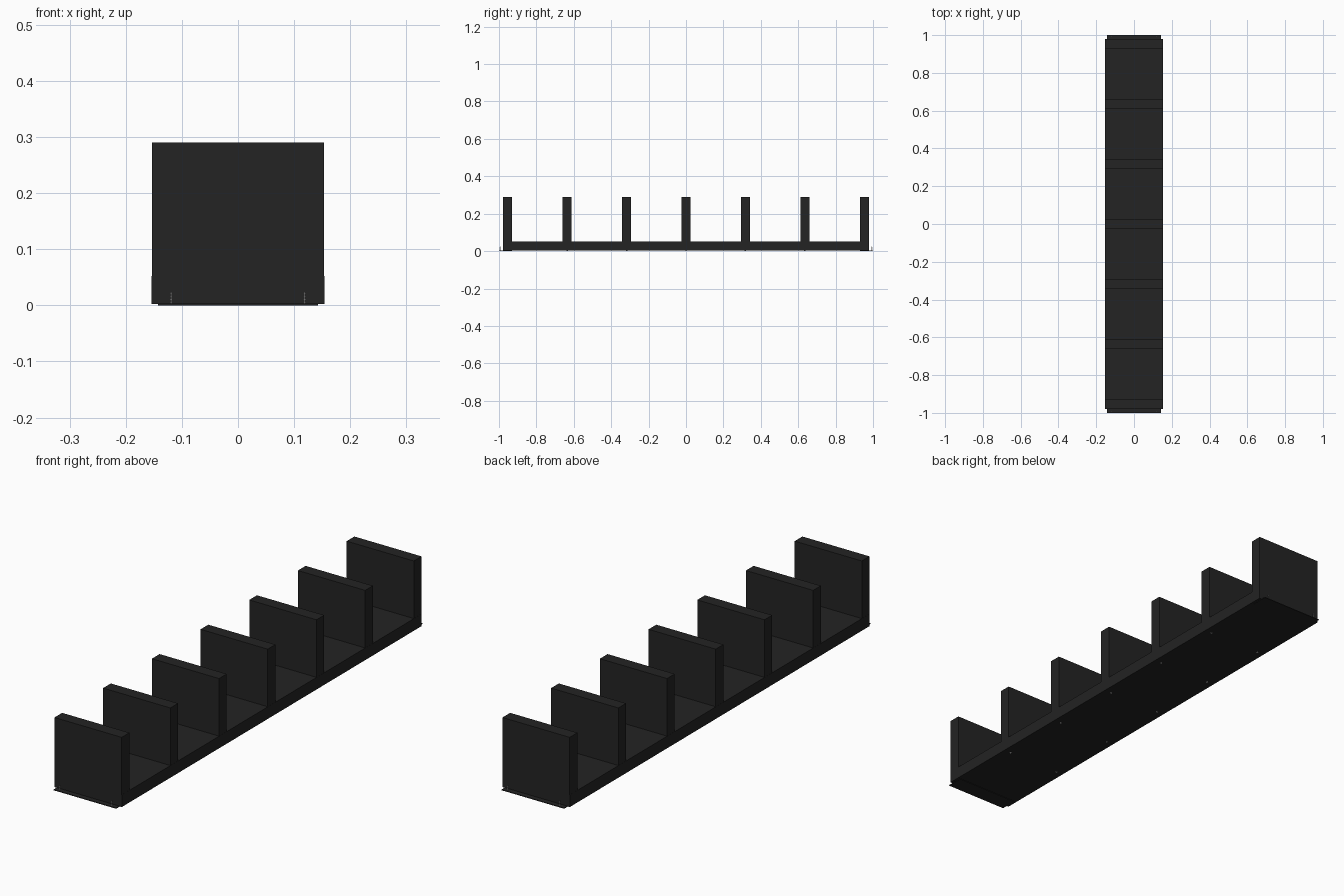
import bpy, bmesh, math
from mathutils import Matrix, Vector

if "Cube" in bpy.data.objects:
    bpy.data.objects.remove(bpy.data.objects["Cube"])


def material(name, value):
    m = bpy.data.materials.new(name)
    m.diffuse_color = (value, value, value, 1)
    m.use_nodes = True
    m.node_tree.nodes["Principled BSDF"].inputs["Base Color"].default_value = m.diffuse_color
    return m


black = material("black board", 0.017)
steel = material("light steel", 0.6)


def finish(name, bm, mat):
    mesh = bpy.data.meshes.new(name)
    bm.to_mesh(mesh)
    bm.free()
    mesh.materials.append(mat)
    ob = bpy.data.objects.new(name, mesh)
    bpy.context.collection.objects.link(ob)
    return ob


def box(name, x, y, z, mat=black):
    bm = bmesh.new()
    size = Vector((x[1] - x[0], y[1] - y[0], z[1] - z[0]))
    mid = Vector((x[0] + x[1], y[0] + y[1], z[0] + z[1])) / 2
    bmesh.ops.create_cube(bm, size=1, matrix=Matrix.Translation(mid) @ Matrix.Diagonal(size).to_4x4())
    return finish(name, bm, mat)


def add_cylinder(bm, x, y, z0, z1, r):
    bmesh.ops.create_cone(bm, cap_ends=True, segments=10, radius1=r, radius2=r,
                          depth=z1 - z0, matrix=Matrix.Translation((x, y, (z0 + z1) / 2)))


HALF = 0.154      # half the board width
PITCH = 0.318     # spacing of the dividers
T = 0.05          # board thickness

# Long base board
box("base_board", (-HALF, HALF), (-0.979, 0.979), (0.002, 0.052))

# Seven upright dividers
for i in range(-3, 4):
    y = i * PITCH
    box(f"divider_{i + 4}", (-HALF + 0.0005, HALF - 0.0005), (y - T / 2, y + T / 2), (0.052, 0.29))

# Thin mounting plates sticking out under both ends
for s, end in ((-1, "front"), (1, "back")):
    box(f"{end}_mounting_plate", (-0.143, 0.143), tuple(sorted((s * 0.93, s * 1.0))), (0.0, 0.003))

    # Thin screws standing on the projecting lip
    for sx, side in ((-1, "left"), (1, "right")):
        bm = bmesh.new()
        add_cylinder(bm, sx * 0.119, s * 0.994, 0.003, 0.024, 0.0012)
        for k in range(4):
            add_cylinder(bm, sx * 0.119, s * 0.994, 0.005 + k * 0.005, 0.006 + k * 0.005, 0.0022)
        finish(f"{end}_{side}_lip_screw", bm, steel)

# Screw heads under each divider
bm = bmesh.new()
for i in range(-2, 3):
    for sx in (-1, 1):
        add_cylinder(bm, sx * 0.122, i * PITCH, 0.001, 0.003, 0.004)
finish("underside_screw_heads", bm, steel)
